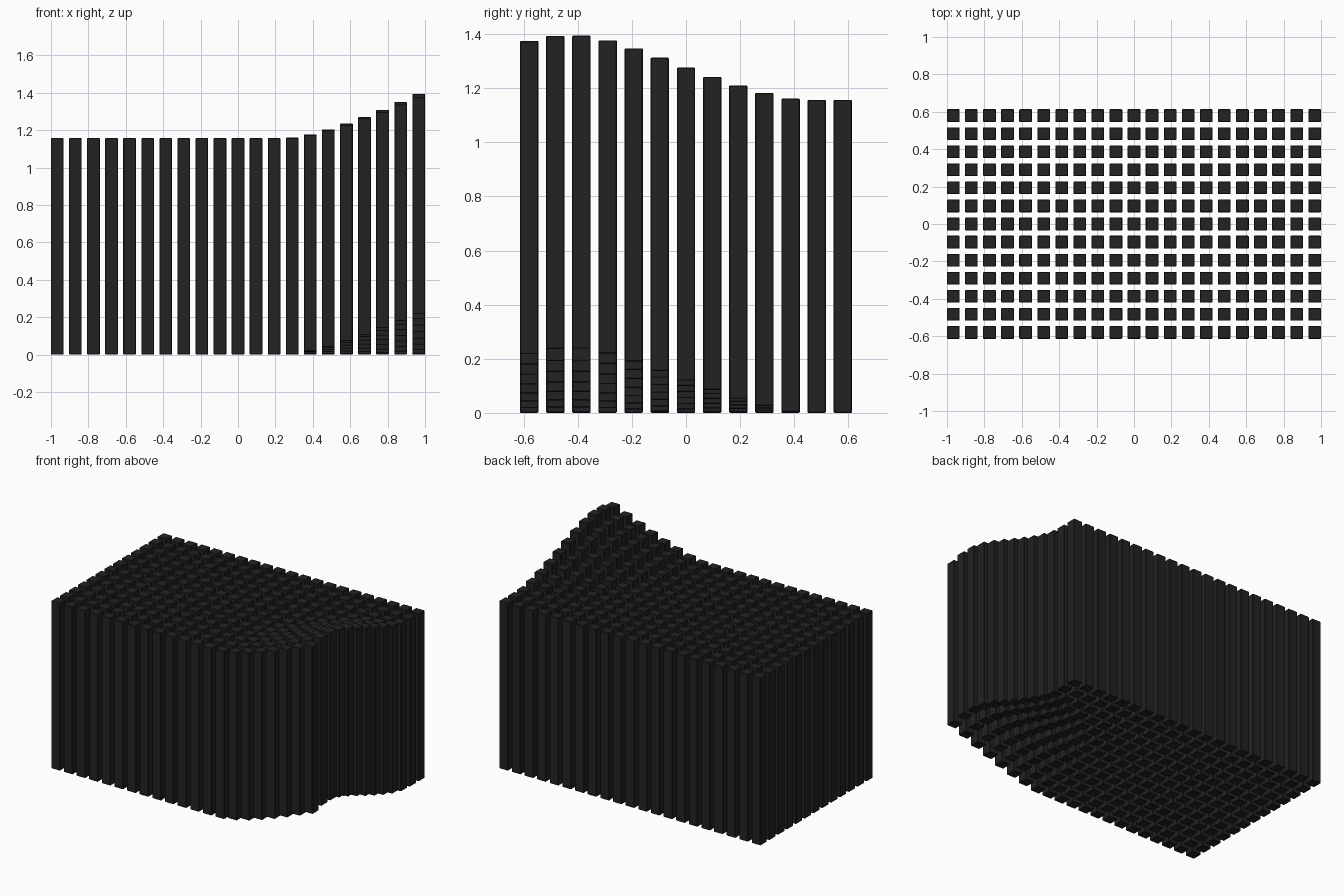
import bpy, bmesh, math

if "Cube" in bpy.data.objects:
    bpy.data.objects.remove(bpy.data.objects["Cube"])

NX, NY = 21, 13
WIDTH, HEIGHT = 0.068, 1.157
PITCH = (2 - WIDTH) / (NX - 1)

# dark matte material
dark = bpy.data.materials.new("dark_column")
dark.diffuse_color = (0.016, 0.016, 0.017, 1)
dark.use_nodes = True
dark.node_tree.nodes["Principled BSDF"].inputs["Base Color"].default_value = dark.diffuse_color

# one square column with finely chamfered edges, shared by the whole grid
bm = bmesh.new()
bmesh.ops.create_cube(bm, size=1)
bmesh.ops.scale(bm, vec=(WIDTH, WIDTH, HEIGHT), verts=bm.verts)
bmesh.ops.translate(bm, vec=(0, 0, HEIGHT / 2), verts=bm.verts)
bmesh.ops.bevel(bm, geom=bm.edges[:], offset=0.003, segments=1, affect='EDGES')
column_mesh = bpy.data.meshes.new("column")
bm.to_mesh(column_mesh)
bm.free()
column_mesh.materials.append(dark)


# rise of a column near the front right edge, fading to nothing with distance
def lift(x, y):
    d = math.hypot(x - 1.213, 1.07 * (y + 0.43))
    return 0.365 * max(0, 1 - d / 0.95) ** 1.4


# grid of columns, each shifted up whole
for i in range(NX):
    for j in range(NY):
        x = (i - (NX - 1) / 2) * PITCH
        y = (j - (NY - 1) / 2) * PITCH
        col = bpy.data.objects.new(f"column_{i}_{j}", column_mesh)
        col.location = (x, y, lift(x, y))
        bpy.context.collection.objects.link(col)
